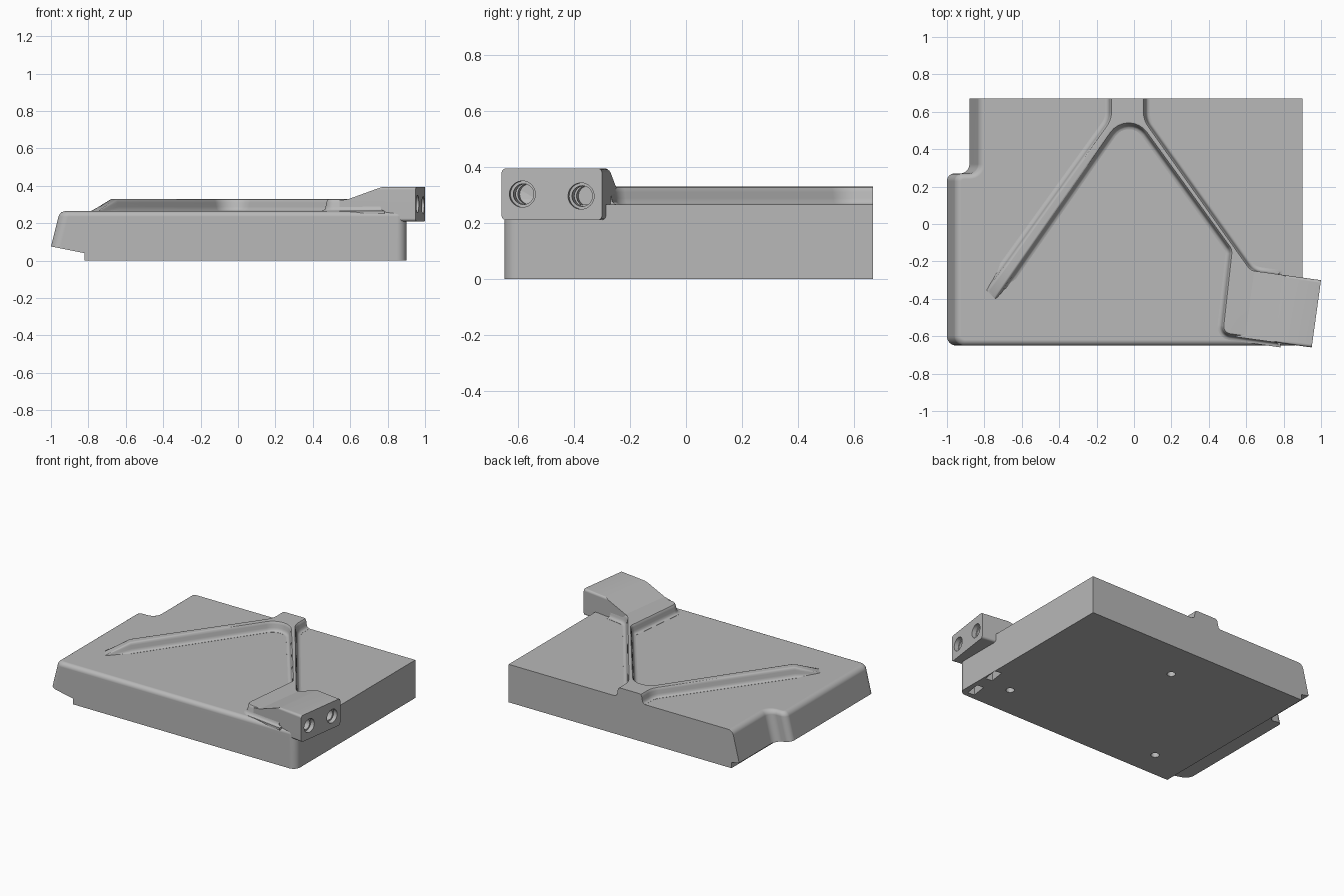
import bpy, bmesh, math
from mathutils import Vector, Matrix

if "Cube" in bpy.data.objects:
    bpy.data.objects.remove(bpy.data.objects["Cube"])

grey = bpy.data.materials.new("light_grey")
grey.diffuse_color = (0.48, 0.48, 0.48, 1)
grey.use_nodes = True
grey.node_tree.nodes["Principled BSDF"].inputs["Base Color"].default_value = grey.diffuse_color


def fillet(points, seg=8):
    """Round the corners of a closed 2D outline given as (x, y, radius)."""
    out = []
    for i, (x, y, r) in enumerate(points):
        p = Vector((x, y))
        if r == 0:
            out.append(p)
            continue
        a = (Vector(points[i - 1][:2]) - p).normalized()
        b = (Vector(points[(i + 1) % len(points)][:2]) - p).normalized()
        half = a.angle(b) / 2
        c = p + (a + b).normalized() * r / math.sin(half)
        s, e = p + a * r / math.tan(half) - c, p + b * r / math.tan(half) - c
        turn = -s.angle_signed(e)
        for k in range(seg + 1):
            out.append(c + Matrix.Rotation(turn * k / seg, 2) @ s)
    return out


def offset(outline, d):
    """Grow (d > 0) or shrink a counter-clockwise outline with mitred corners."""
    out = []
    for i, p in enumerate(outline):
        e1 = (p - outline[i - 1]).normalized()
        e2 = (outline[(i + 1) % len(outline)] - p).normalized()
        n1, n2 = Vector((e1.y, -e1.x)), Vector((e2.y, -e2.x))
        out.append(p + (n1 + n2) * d / (1 + n1.dot(n2)))
    return out


def finish(name, bm):
    bmesh.ops.remove_doubles(bm, verts=bm.verts, dist=1e-4)
    bmesh.ops.recalc_face_normals(bm, faces=bm.faces)
    me = bpy.data.meshes.new(name)
    bm.to_mesh(me)
    bm.free()
    me.materials.append(grey)
    ob = bpy.data.objects.new(name, me)
    bpy.context.collection.objects.link(ob)
    return ob


def loft(name, layers, split=0):
    """Join stacked rings; the last `split` points get a top face of their own."""
    bm = bmesh.new()
    rings = [[bm.verts.new(p) for p in ring] for ring in layers]
    for lo, hi in zip(rings, rings[1:]):
        for i in range(len(lo)):
            bm.faces.new((lo[i - 1], lo[i], hi[i], hi[i - 1]))
    bm.faces.new(rings[0][::-1])
    top = rings[-1]
    if split:
        bm.faces.new(top[:-split])
        bm.faces.new([top[-split - 1]] + top[-split:] + [top[0]])
    else:
        bm.faces.new(top)
    return finish(name, bm)


# Main body: outline with a notch at the back left corner
body_line = fillet([(-1, -0.65, 0.05), (-0.82, -0.65, 0), (0.9, -0.65, 0.05), (0.9, 0.67, 0),
                    (-0.88, 0.67, 0), (-0.88, 0.27, 0.05), (-1, 0.27, 0.04)])


def lip(x):
    return 0.04 + max(0, -0.82 - x) * 0.2


foot = [(max(p.x, -0.82), p.y) for p in body_line]
layers = [[(x, y, 0) for x, y in foot], [(x, y, 0.04) for x, y in foot],
          [(p.x, p.y, lip(p.x)) for p in body_line]]
R = 0.03
for k in range(6):
    a = math.pi / 2 * k / 5
    z, inset = 0.265 - R * (1 - math.sin(a)), R * (1 - math.cos(a))
    ring = []
    for p, q in zip(body_line, offset(body_line, -inset)):
        x = p.x if p.x > 0.899 else q.x
        y = p.y if p.y > 0.669 else q.y
        if p.x < -0.83:  # leaning left wall
            x += 0.25 * (z - lip(p.x)) * min(1, (-0.83 - p.x) / 0.05)
        ring.append((x, y, z))
    layers.append(ring)
body = loft("body", layers)

# Raised ribs and the low pad under the block, drawn as one outline
rib_line = fillet([(-0.745, -0.41, 0), (-0.64, -0.265, 0), (-0.03, 0.61, 0.11), (0.515, -0.14, 0.05),
                   (0.465, -0.59, 0.05), (0.76, -0.632, 0), (0.77, -0.268, 0), (0.635, -0.249, 0.09),
                   (0.06, 0.56, 0.13), (0.06, 0.67, 0), (-0.13, 0.67, 0), (-0.13, 0.56, 0.13),
                   (-0.69, -0.215, 0), (-0.795, -0.36, 0)])
# rotate the list so the ramp's end points come last
rib_line = rib_line[1:] + rib_line[:1]
layers = []
for d, z in [(0.024, 0.25), (0.024, 0.266), (0.014, 0.268), (0.006, 0.275), (0.002, 0.288),
             (-0.002, 0.31), (-0.005, 0.32), (-0.010, 0.327), (-0.018, 0.33)]:
    ring = []
    for i, (p, q) in enumerate(zip(rib_line, offset(rib_line, d))):
        end = i >= len(rib_line) - 2
        y = 0.67 if p.y > 0.669 else q.y
        ring.append((q.x, y, 0.25 + (z - 0.25) * 0.2 if end else z))
    layers.append(ring)
ribs = loft("ribs_and_pad", layers, split=2)

# Mounting block: side profile swept across its width, turned slightly outward
turn = Matrix.Translation((0.95, -0.66, 0)) @ Matrix.Rotation(math.radians(-7.9), 4, 'Z')
side = [(0, 0.21), (0, 0.395), (-0.18, 0.395), (-0.36, 0.33), (-0.41, 0.322), (-0.41, 0.21)]
bm = bmesh.new()
a, b = ([bm.verts.new((u, v, z)) for u, z in side] for v in (0, 0.363))
bm.faces.new(a)
bm.faces.new(b[::-1])
for i in range(len(side)):
    bm.faces.new((a[i - 1], a[i], b[i], b[i - 1]))
long_edges = [e for e in bm.edges if abs(e.verts[0].co.y - e.verts[1].co.y) < 0.01
              and all(v.co.x > -0.2 or v.co.z < 0.22 for v in e.verts)
              and abs(e.verts[0].co.z - e.verts[1].co.z) < 0.01]
bmesh.ops.bevel(bm, geom=long_edges, offset=0.016, segments=4, profile=0.5, affect='EDGES')
bmesh.ops.transform(bm, matrix=turn, verts=bm.verts)
block = finish("mounting_block", bm)


def cutter(name, kind, matrix, **args):
    bm = bmesh.new()
    if kind == "cube":
        bmesh.ops.create_cube(bm, size=1, matrix=matrix)
    else:
        bmesh.ops.create_cone(bm, cap_ends=True, segments=32, matrix=matrix, **args)
    ob = finish(name, bm)
    ob.hide_render = True
    ob.display_type = 'WIRE'
    return ob


def cut(target, tool):
    mod = target.modifiers.new("cut", 'BOOLEAN')
    mod.operation, mod.solver, mod.object = 'DIFFERENCE', 'EXACT', tool
    bpy.context.view_layer.objects.active = target
    bpy.ops.object.modifier_apply(modifier=mod.name)


tools = []
# Bolt holes in the block, with nut slots reaching up from below
lie = Matrix.Rotation(math.pi / 2, 4, 'Y')
for v, z in ((0.075, 0.303), (0.287, 0.296)):
    for r, depth in ((0.047, 0.03), (0.037, 0.20)):
        t = cutter("bolt_cutter", "cone", turn @ Matrix.Translation((0.05 - (depth + 0.05) / 2, v, z)) @ lie,
                   radius1=r, radius2=r, depth=depth + 0.05)
        cut(block, t)
        tools.append(t)
    t = cutter("slot_cutter", "cube", turn @ Matrix.Translation((-0.125, v + 0.01, 0.12))
               @ Matrix.Diagonal((0.05, 0.11, 0.46, 1)))
    cut(block, t)
    cut(body, t)
    tools.append(t)

# Three screw holes in the underside
for x, y in ((0.02, 0.39), (0.67, -0.42), (-0.56, -0.46)):
    t = cutter("screw_cutter", "cone", Matrix.Translation((x, y, 0.03)),
               radius1=0.027, radius2=0.027, depth=0.2)
    cut(body, t)
    tools.append(t)

for t in tools:
    bpy.data.objects.remove(t)

# Smooth the fillets, keep hard edges crisp
for ob in (body, ribs, block):
    bpy.ops.object.select_all(action='DESELECT')
    ob.select_set(True)
    bpy.context.view_layer.objects.active = ob
    bpy.ops.object.shade_smooth_by_angle(angle=math.radians(32))
    mod = ob.modifiers.new("even_normals", 'WEIGHTED_NORMAL')
    mod.keep_sharp = True
